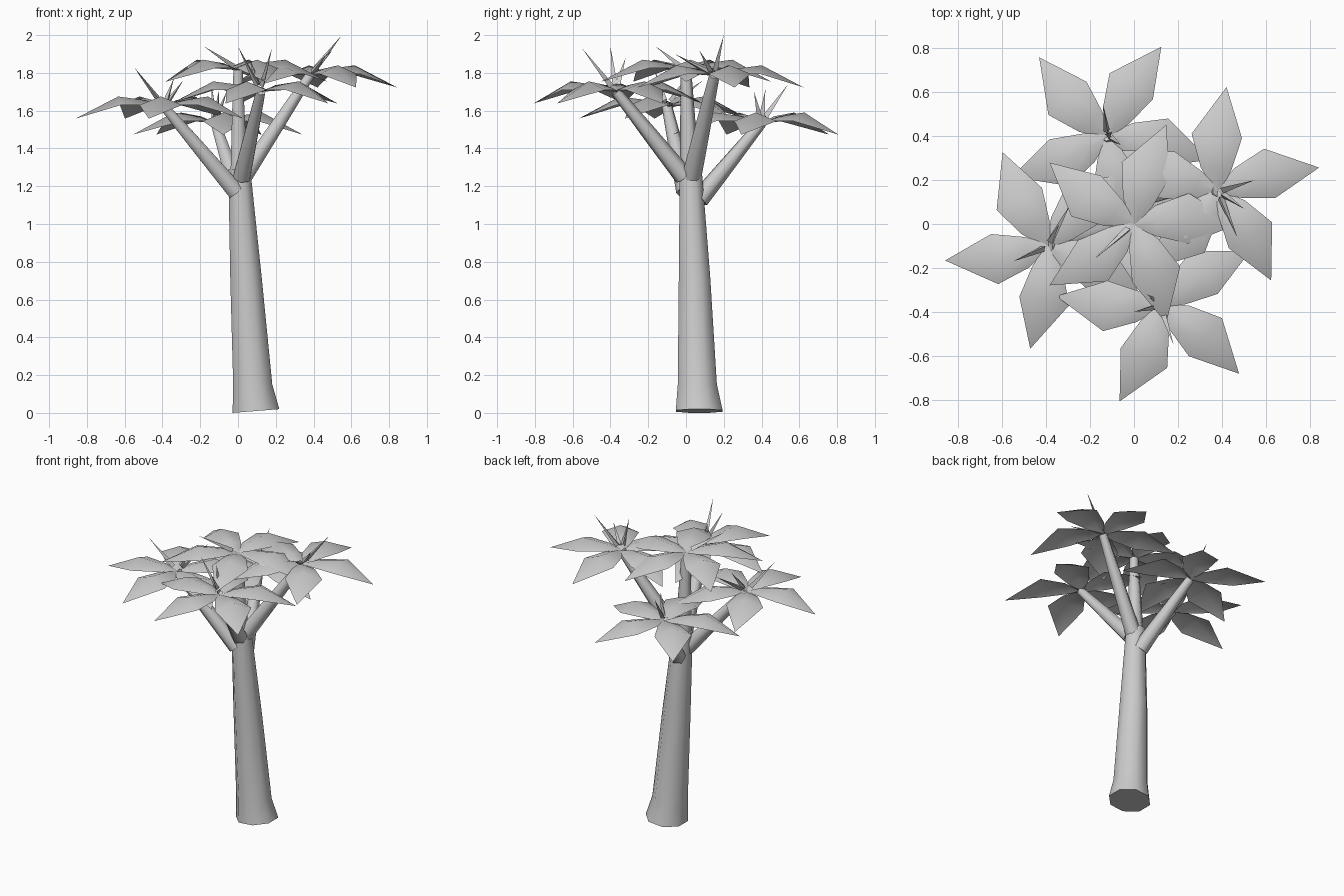
import bpy, bmesh, math
from mathutils import Vector

if "Cube" in bpy.data.objects:
    bpy.data.objects.remove(bpy.data.objects["Cube"])

grey = bpy.data.materials.new("plain grey")
grey.diffuse_color = (0.6, 0.6, 0.6, 1)
grey.use_nodes = True
grey.node_tree.nodes["Principled BSDF"].inputs["Base Color"].default_value = grey.diffuse_color


def finish(name, bm, recalc=True):
    if recalc:
        bmesh.ops.recalc_face_normals(bm, faces=bm.faces)
    for f in bm.faces:
        f.smooth = True
    for e in bm.edges:
        if len(e.link_faces) == 2 and recalc and e.calc_face_angle() > math.radians(65):
            e.smooth = False
    me = bpy.data.meshes.new(name)
    bm.to_mesh(me)
    bm.free()
    me.materials.append(grey)
    ob = bpy.data.objects.new(name, me)
    bpy.context.collection.objects.link(ob)


def tube(name, rings, sides, flat=False):
    """Lofted tube through (centre, radius) rings."""
    bm = bmesh.new()
    axis = Vector((0, 0, 1)) if flat else (rings[-1][0] - rings[0][0]).normalized()
    u = axis.cross(Vector((0, 1, 0))).normalized()
    v = axis.cross(u)
    loops = []
    for c, r in rings:
        loops.append([bm.verts.new(c + r * (u * math.cos(a) + v * math.sin(a)))
                      for a in (math.tau * (i + 0.5) / sides for i in range(sides))])
    for lo, hi in zip(loops, loops[1:]):
        for i in range(sides):
            j = (i + 1) % sides
            bm.faces.new((lo[i], lo[j], hi[j], hi[i]))
    bm.faces.new(loops[0][::-1])
    bm.faces.new(loops[-1])
    if flat:  # slightly tilted base
        for p in loops[0]:
            p.co.z = max(0, 0.01 + 0.08 * (p.co.x - 0.095))
    finish(name, bm)


# trunk, leaning, flared at the foot
tube("trunk", [(Vector((0.095, 0.07, 0.01)), 0.134),
               (Vector((0.078, 0.06, 0.15)), 0.112),
               (Vector((0.042, 0.045, 0.72)), 0.09),
               (Vector((0.007, 0.025, 1.29)), 0.063)], 8, True)

# leaf stations: distance, left width, right width, ridge height, edge height
STATIONS = [(0.0, 0.012, 0.012, 0.0, 0.0),
            (0.10, 0.085, 0.055, 0.035, 0.01),
            (0.25, 0.14, 0.09, 0.055, 0.01)]


def leaf(bm, centre, angle):
    d = Vector((math.cos(angle), math.sin(angle), 0))
    left = Vector((-d.y, d.x, 0))
    rows = []
    for s, wl, wr, ridge, edge in STATIONS:
        rows.append([bm.verts.new(centre + d * s - left * wr + Vector((0, 0, edge))),
                     bm.verts.new(centre + d * s + left * (wl - wr) / 2 + Vector((0, 0, ridge))),
                     bm.verts.new(centre + d * s + left * wl + Vector((0, 0, edge)))])
    tip = bm.verts.new(centre + d * 0.475 + Vector((0, 0, -0.062)))
    for a, b in zip(rows, rows[1:]):
        for k in (0, 1):
            bm.faces.new((a[k], b[k], b[k + 1], a[k + 1]))
    for k in (0, 1):
        bm.faces.new((rows[-1][k], tip, rows[-1][k + 1]))


def spike(bm, base, tip):
    """Narrow upright blade with three sides."""
    axis = (tip - base).normalized()
    u = axis.orthogonal().normalized()
    v = axis.cross(u)
    ring = [bm.verts.new(base + axis * 0.04 + 0.017 * (u * math.cos(a) + v * math.sin(a)))
            for a in (0, math.tau / 3, 2 * math.tau / 3)]
    t = bm.verts.new(tip)
    for i in range(3):
        bm.faces.new((ring[i], ring[(i + 1) % 3], t))


# name, crown centre, branch root, first leaf angle, spike tips
CROWNS = [
    ("middle", (0, 0, 1.815), (0.005, 0.02, 1.24), 0, [(-0.18, -0.16, 1.94)]),
    ("right", (0.38, 0.15, 1.785), (0.03, 0.03, 1.25), 13,
     [(0.55, 0.2, 2.0), (0.5, 0.07, 1.92), (0.47, -0.06, 1.9)]),
    ("front", (0.12, -0.37, 1.70), (0.02, -0.01, 1.25), 31,
     [(0.18, -0.55, 1.93), (0.0, -0.4, 1.94), (0.06, -0.32, 1.88)]),
    ("left", (-0.39, -0.10, 1.62), (-0.01, 0.0, 1.17), 44,
     [(-0.55, -0.17, 1.83), (-0.29, 0.09, 1.76), (-0.34, 0.0, 1.77)]),
    ("back", (-0.12, 0.40, 1.535), (0.01, 0.07, 1.13), 59,
     [(-0.14, 0.54, 1.74), (-0.1, 0.42, 1.71), (-0.06, 0.36, 1.7)]),
]

for name, centre, root, first, tips in CROWNS:
    c, r = Vector(centre), Vector(root)
    # branch
    tube(name + "_branch", [(r, 0.052), (r.lerp(c, 0.5), 0.041), (c, 0.028)], 6)
    # five drooping leaves
    bm = bmesh.new()
    for i in range(5):
        leaf(bm, c, math.radians(first + 72 * i))
    finish(name + "_leaves", bm, False)
    # young upright blades
    bm = bmesh.new()
    for t in tips:
        spike(bm, c, Vector(t))
    finish(name + "_spikes", bm)
